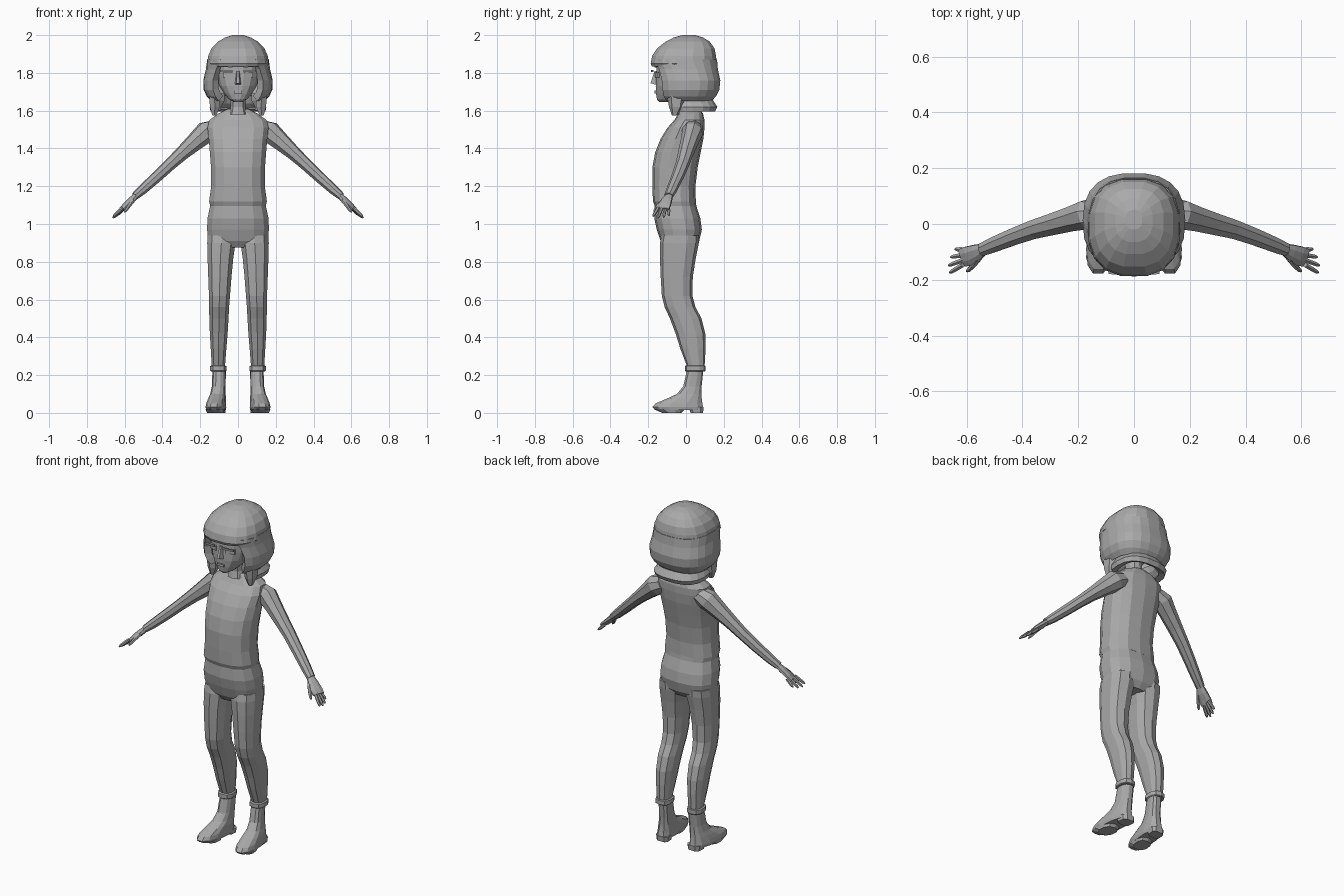
import bpy, bmesh, math
from mathutils import Vector

grey = bpy.data.materials.new("plain grey")
grey.diffuse_color = (0.4, 0.4, 0.4, 1)


def make(name, rings, closed=True, caps=True, mirror=False, thick=0):
    """Skin a list of point rings into one flat-shaded object."""
    bm = bmesh.new()
    vs = [[bm.verts.new(p) for p in r] for r in rings]
    n = len(vs[0])
    for a, b in zip(vs, vs[1:]):
        for i in range(n if closed else n - 1):
            j = (i + 1) % n
            bm.faces.new((a[i], a[j], b[j], b[i]))
    if caps:
        bm.faces.new(vs[0])
        bm.faces.new(vs[-1])
    bmesh.ops.recalc_face_normals(bm, faces=bm.faces)
    me = bpy.data.meshes.new(name)
    bm.to_mesh(me)
    bm.free()
    me.materials.append(grey)
    ob = bpy.data.objects.new(name, me)
    bpy.context.collection.objects.link(ob)
    if thick:
        s = ob.modifiers.new("thickness", "SOLIDIFY")
        s.thickness = thick
        s.offset = -1
    if mirror:
        ob.modifiers.new("mirror", "MIRROR")
    return ob


def ring(z, rx, yf, yb, cx=0, n=14, e=0.8, gap=0, splay=0):
    """Level ring from front yf to back yb; gap (degrees) leaves the front open."""
    pts, cy, ry = [], (yf + yb) / 2, (yb - yf) / 2
    for i in range(n):
        if gap:
            a = math.radians(-90 + gap + (360 - 2 * gap) * i / (n - 1))
        else:
            a = 2 * math.pi * (i + 0.5) / n
        c, s = math.cos(a), math.sin(a)
        x = cx + rx * math.copysign(abs(c) ** e, c)
        y = cy + ry * math.copysign(abs(s) ** e, s)
        pts.append((x - splay * y, y, z))
    return pts


def loft(name, data, mirror=False, **kw):
    return make(name, [ring(*d, **kw) for d in data], mirror=mirror)


def tube(name, data, n=8):
    """Mirrored limb through (x, y, z, half width, half thickness)."""
    d = (Vector(data[-1][:3]) - Vector(data[0][:3])).normalized()
    side = d.cross(Vector((0, 0, 1))).normalized()
    up = side.cross(d)
    rings = []
    for x, y, z, a, b in data:
        rings.append([Vector((x, y, z)) + side * a * math.cos(t) + up * b * math.sin(t)
                      for t in (2 * math.pi * (i + 0.5) / n for i in range(n))])
    return make(name, rings, mirror=True)


# Clothes on the body
loft("shirt", [(1.095, .150, -.165, .055), (1.12, .156, -.175, .052), (1.2, .145, -.178, .05),
               (1.3, .146, -.178, .062), (1.38, .152, -.163, .078), (1.45, .158, -.135, .092),
               (1.51, .165, -.098, .098), (1.55, .155, -.062, .098), (1.585, .105, -.04, .09),
               (1.61, .055, -.035, .07)])
loft("trouser_hips", [(.875, .135, -.11, .045), (.91, .160, -.135, .07), (.97, .167, -.155, .084),
                      (1.03, .165, -.168, .076), (1.11, .147, -.165, .05)])
loft("trouser_leg", [(.24, .036, .008, .098, .104), (.34, .043, -.03, .104, .103),
                     (.42, .049, -.055, .102, .102), (.5, .053, -.085, .082, .101),
                     (.56, .055, -.113, .05, .1), (.62, .058, -.128, .034, .098),
                     (.72, .064, -.134, .036, .096), (.82, .071, -.138, .052, .093),
                     (.9, .078, -.138, .068, .088), (.94, .075, -.13, .07, .088)],
     mirror=True, n=10)
loft("trouser_cuff", [(.22, .041, -.002, .1, .104), (.224, .045, -.006, .104, .104),
                      (.247, .045, -.006, .104, .104), (.251, .038, 0, .1, .104)],
     mirror=True, n=10)

# Boots
loft("boot", [(.014, .049, -.165, .09, .113), (.03, .052, -.182, .094, .113),
              (.05, .05, -.165, .09, .112), (.075, .046, -.105, .086, .11),
              (.1, .04, -.05, .084, .108), (.14, .036, -.016, .084, .105),
              (.235, .035, .006, .094, .104)], mirror=True, n=12, splay=.09)
loft("boot_sole", [(0, .044, -.125, -.025, .113), (.02, .05, -.172, -.005, .113)],
     mirror=True, n=10, splay=.09)
loft("boot_heel", [(0, .038, .022, .092, .11), (.03, .042, .012, .095, .11)],
     mirror=True, n=8, e=.6, splay=.09)

# Arms and hands
tube("arm", [(.11, .04, 1.515, .045, .045), (.165, .035, 1.49, .056, .06),
             (.22, .02, 1.442, .048, .05), (.29, 0, 1.38, .042, .039),
             (.355, -.018, 1.32, .037, .033), (.43, -.045, 1.25, .033, .03),
             (.505, -.075, 1.182, .029, .026), (.545, -.092, 1.148, .025, .021)])
tube("palm", [(.535, -.088, 1.155, .02, .015), (.565, -.103, 1.125, .032, .017),
              (.595, -.115, 1.098, .038, .014), (.615, -.121, 1.078, .036, .011)], 8)
for i, (off, length) in enumerate([(-.028, .85), (-.009, 1), (.009, .95), (.027, .75)]):
    base = Vector((.607 - off * .25, -.119 + off, 1.085))
    way = Vector((.052, -.014 + off * .6, -.05)) * length
    pts = [base, base + way * .5, base + way * .85, base + way * 1.05]
    tube("finger_%d" % (i + 1), [(*p, r, r) for p, r in zip(pts, (.0095, .009, .008, .004))], 6)
tube("thumb", [(.555, -.122, 1.125, .012, .011), (.575, -.148, 1.098, .01, .01),
               (.592, -.164, 1.073, .009, .008), (.6, -.17, 1.062, .004, .004)], 6)

# Neck and face
loft("neck", [(1.58, .05, -.06, .06), (1.62, .04, -.05, .045), (1.72, .042, -.06, .04)], n=10)
loft("face", [(1.645, .022, -.143, -.07), (1.66, .048, -.155, -.03), (1.69, .075, -.16, .03),
              (1.73, .1, -.162, .06), (1.78, .116, -.16, .08), (1.83, .122, -.158, .08),
              (1.9, .11, -.13, .08)], n=16, e=.85)
make("nose", [[(-.02, -.15, 1.735), (.02, -.15, 1.735), (.008, -.188, 1.745), (-.008, -.188, 1.745)],
              [(-.009, -.15, 1.81), (.009, -.15, 1.81), (.005, -.166, 1.81), (-.005, -.166, 1.81)]])


def plate(name, x0, x1, z0, z1, y, back, mirror=True, tilt=0):
    """Thin facial plate; back sets the depth change toward the outer end."""
    outline = [(x0, y, z0), (x1, y + back, z0 + tilt), (x1, y + back, z1 + tilt), (x0, y, z1)]
    make(name, [outline, [(x, yy + .008, z) for x, yy, z in outline]], mirror=mirror)


plate("eye", .03, .08, 1.775, 1.802, -.165, .018)
plate("eyelash", .028, .092, 1.806, 1.816, -.185, .006)
plate("eyebrow", .03, .09, 1.828, 1.838, -.168, .018, tilt=.005)
plate("lips", -.022, .022, 1.692, 1.706, -.167, 0, mirror=False)

# Hair: crown with fringe, side curtains, and the tucked tier at the nape
loft("hair_crown", [(1.835, .155, -.183, .15), (1.85, .166, -.19, .165), (1.89, .16, -.182, .162),
                    (1.93, .142, -.155, .153), (1.965, .108, -.11, .128), (1.988, .068, -.065, .09),
                    (2.0, .03, -.02, .05)], n=16)
make("hair_bob", [ring(*d, n=18, gap=g) for *d, g in [
    (1.87, .164, -.185, .166, 30), (1.82, .17, -.172, .17, 38), (1.76, .184, -.165, .183, 42),
    (1.71, .182, -.16, .178, 42), (1.675, .165, -.15, .16, 42), (1.65, .14, -.13, .135, 42)]],
     closed=False, caps=False, thick=.04)
make("hair_nape", [ring(*d, n=14, gap=50) for d in [
    (1.69, .125, -.11, .13), (1.655, .128, -.105, .145), (1.62, .15, -.095, .168),
    (1.595, .145, -.085, .155)]], closed=False, caps=False, thick=.035)
# Pointed locks in front of the shoulders
loft("hair_lock", [(1.575, .012, -.075, -.045, .125), (1.62, .03, -.09, -.015, .122),
                   (1.68, .03, -.1, 0, .125)], mirror=True, n=6)
